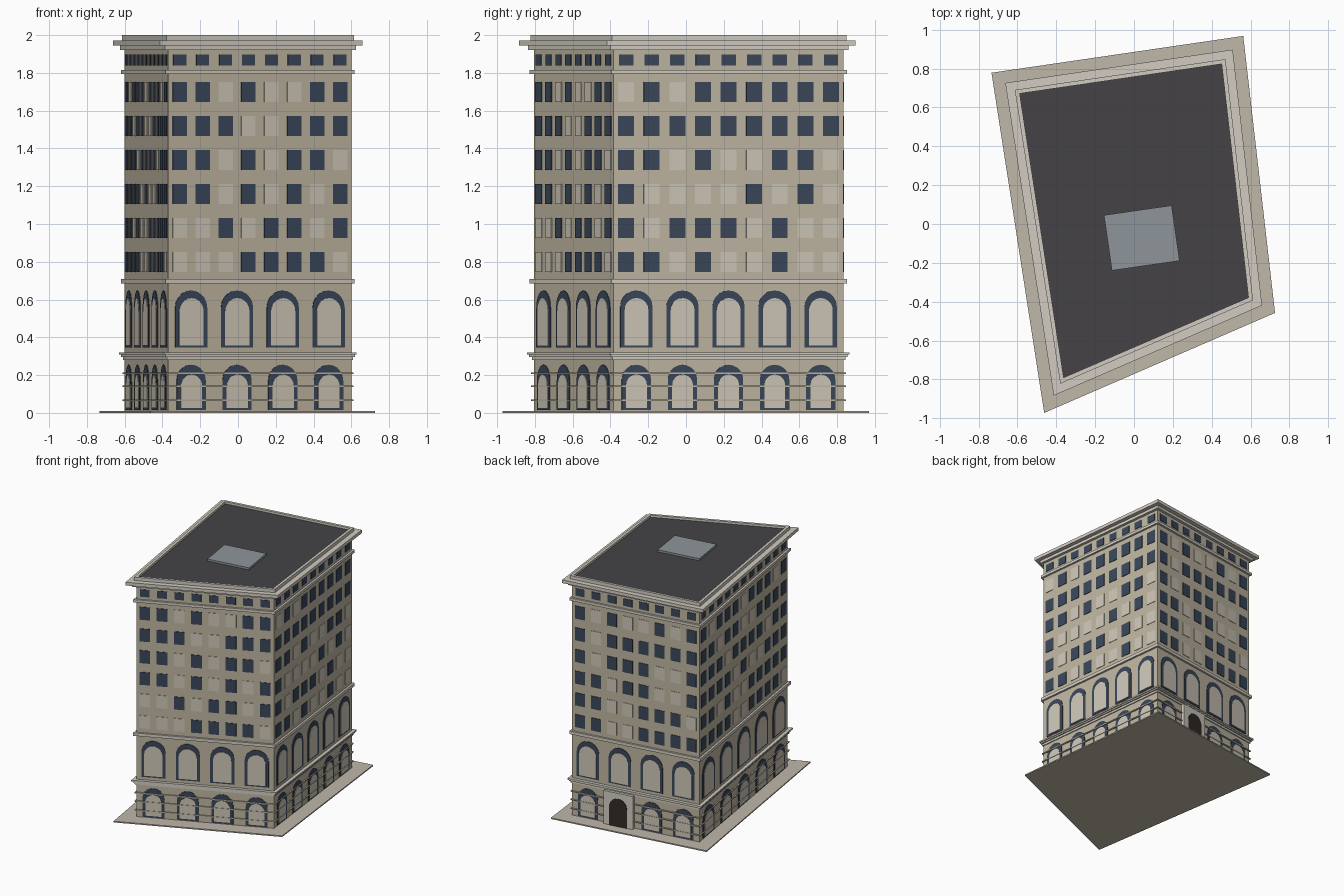
import bpy, math, random
from mathutils import Vector

if "Cube" in bpy.data.objects:
    bpy.data.objects.remove(bpy.data.objects["Cube"])

random.seed(4)
FOOT = [Vector(p) for p in ((-0.37, -0.805), (0.60, -0.385), (0.46, 0.835), (-0.60, 0.68))]


def material(name, r, g, b):
    m = bpy.data.materials.new(name)
    m.diffuse_color = [(c / 255) ** 2.2 for c in (r, g, b)] + [1]
    m.use_nodes = True
    m.node_tree.nodes["Principled BSDF"].inputs["Base Color"].default_value = m.diffuse_color
    return m


STONE = material("stone", 190, 181, 160)
TRIM = material("pale_trim", 208, 203, 192)
PAVE = material("paving", 190, 182, 168)
GLASS = material("navy_glass", 60, 72, 90)
BLIND = material("cream_blind", 205, 197, 182)
ROOF = material("roof_felt", 70, 68, 72)
DARK = material("dark_door", 52, 46, 42)
SKY = material("skylight_grey", 140, 148, 152)


def build(name, prisms, mat):
    """Each prism is a (bottom ring, top ring) pair; all go in one object."""
    verts, faces = [], []
    for a, b in prisms:
        s, n = len(verts), len(a)
        verts += [*a, *b]
        faces += [[s + i for i in reversed(range(n))], [s + n + i for i in range(n)]]
        faces += [[s + i, s + (i + 1) % n, s + n + (i + 1) % n, s + n + i] for i in range(n)]
    me = bpy.data.meshes.new(name)
    me.from_pydata(verts, [], faces)
    me.materials.append(mat)
    ob = bpy.data.objects.new(name, me)
    bpy.context.collection.objects.link(ob)
    return ob


def offset(d):
    """Footprint grown outwards by d with mitred corners."""
    out = []
    for i, p in enumerate(FOOT):
        u, v = (p - FOOT[i - 1]).normalized(), (FOOT[(i + 1) % 4] - p).normalized()
        n1, n2 = Vector((u.y, -u.x)), Vector((v.y, -v.x))
        out.append(p + (n1 + n2) * d / (1 + n1.dot(n2)))
    return out


def slab(name, d, z0, z1, mat):
    ring = offset(d)
    return build(name, [([(p.x, p.y, z0) for p in ring], [(p.x, p.y, z1) for p in ring])], mat)


def on_wall(side, profile, depth, sink=0.01):
    """Extrude a (distance along wall, height) profile out of a wall."""
    a, b = FOOT[side], FOOT[(side + 1) % 4]
    u = (b - a).normalized()
    n = Vector((u.y, -u.x))
    ring = lambda d: [(*(a + u * s + n * d), z) for s, z in profile]
    return ring(-sink), ring(depth)


def rect(c, w, z0, z1):
    return [(c - w / 2, z0), (c + w / 2, z0), (c + w / 2, z1), (c - w / 2, z1)]


def arch(c, w, z0, z1, n=10):
    r = w / 2
    h = min(r, (z1 - z0) * 0.6)
    return [(c - r, z0), (c + r, z0)] + [
        (c + r * math.cos(math.pi * i / n), z1 - h + h * math.sin(math.pi * i / n)) for i in range(n + 1)]


# Body, plinth and roof
slab("pavement", 0.117, 0, 0.01, PAVE)
slab("walls", 0, 0.01, 1.93, STONE)
slab("roof_deck", -0.008, 1.93, 1.982, ROOF)

# Horizontal mouldings
for name, d, z0, z1, mat in (
        ("course_low", 0.01, 0.062, 0.070, STONE), ("course_mid", 0.01, 0.136, 0.144, STONE),
        ("course_high", 0.01, 0.206, 0.214, STONE), ("base_band_under", 0.008, 0.28, 0.297, TRIM),
        ("base_band_lower", 0.018, 0.297, 0.308, TRIM), ("base_band_upper", 0.026, 0.308, 0.32, TRIM),
        ("middle_band", 0.016, 0.685, 0.71, TRIM), ("attic_band", 0.016, 1.793, 1.815, TRIM),
        ("cornice_lower", 0.022, 1.922, 1.945, TRIM)):
    slab(name, d, z0, z1, mat)


# Open rings at the top: overhanging cornice and parapet
def band_ring(name, d_in, d_out, z0, z1, mat):
    i, o = offset(d_in), offset(d_out)
    prisms = []
    for k in range(4):
        q = (o[k], o[(k + 1) % 4], i[(k + 1) % 4], i[k])
        prisms.append(([(p.x, p.y, z0) for p in q], [(p.x, p.y, z1) for p in q]))
    build(name, prisms, mat)


band_ring("cornice", -0.008, 0.055, 1.945, 1.972, TRIM)
band_ring("parapet", -0.010, 0.012, 1.972, 2.0, TRIM)

# Blind patterns, top row first (D = bare glass, L = blind drawn)
PATTERN = {
    0: ["DDLDLLDD", "DDDLLDDD", "DDLDLDDL", "DDLDLDLD", "LLDLDDLD", "LLLDDDDL"],
    1: ["LDLDDDDDD", "DDDDDDDDD", "DDLDLLDDL", "DLLLLDLDL", "DLDDDLDLL", "DDLDLLDLL"]}
SIDES = (("front", 8, 4), ("right", 9, 5), ("back", 8, 4), ("left", 11, 5))

for side, (label, cols, bays) in enumerate(SIDES):
    length = (FOOT[(side + 1) % 4] - FOOT[side]).length
    glass, blinds, attic, frames, panels = [], [], [], [], []
    # Square office windows and small attic windows
    bay = length / cols
    for c in range(cols):
        x = (c + 0.5) * bay
        attic.append(on_wall(side, rect(x, bay * 0.56, 1.838, 1.898), 0.004))
        for r in range(6):
            z = 1.70 - 0.18 * r
            bare = PATTERN[side][r][c] == "D" if side in PATTERN else random.random() < 0.68
            (glass if bare else blinds).append(
                on_wall(side, rect(x, bay * 0.62, z - 0.053, z + 0.053), 0.004))
    # Two storeys of arched windows
    bay = length / bays
    for c in range(bays):
        x = (c + 0.5) * bay
        storeys = [(0.70, 0.345, 0.648, 0.040)]
        if not (label == "back" and c == 1):
            storeys.append((0.635, 0.015, 0.255, 0.052))
        for f, z0, z1, drop in storeys:
            w = bay * f
            frames.append(on_wall(side, arch(x, w, z0, z1), 0.004))
            panels.append(on_wall(side, arch(x, w - 0.045, z0 + 0.012, z1 - drop), 0.007))
    build(label + "_windows", glass, GLASS)
    build(label + "_blinds", blinds, BLIND)
    build(label + "_attic_windows", attic, GLASS)
    build(label + "_arch_frames", frames, GLASS)
    build(label + "_arch_panels", panels, BLIND)

# Entrance portal on the back
bay = (FOOT[3] - FOOT[2]).length / 4
x = bay * 1.5
build("portal_surround", [on_wall(2, rect(x, bay * 0.92, 0.01, 0.285), 0.03)], TRIM)
build("portal_door", [on_wall(2, arch(x, bay * 0.56, 0.01, 0.24), 0.034)], DARK)

# Skylight on the roof, turned to follow the back wall
bpy.ops.mesh.primitive_cube_add(size=1, location=(0.04, -0.072, 1.987), rotation=(0, 0, math.radians(8.2)))
sky = bpy.context.object
sky.name = "skylight"
sky.scale = (0.352, 0.288, 0.024)
sky.data.materials.append(SKY)
